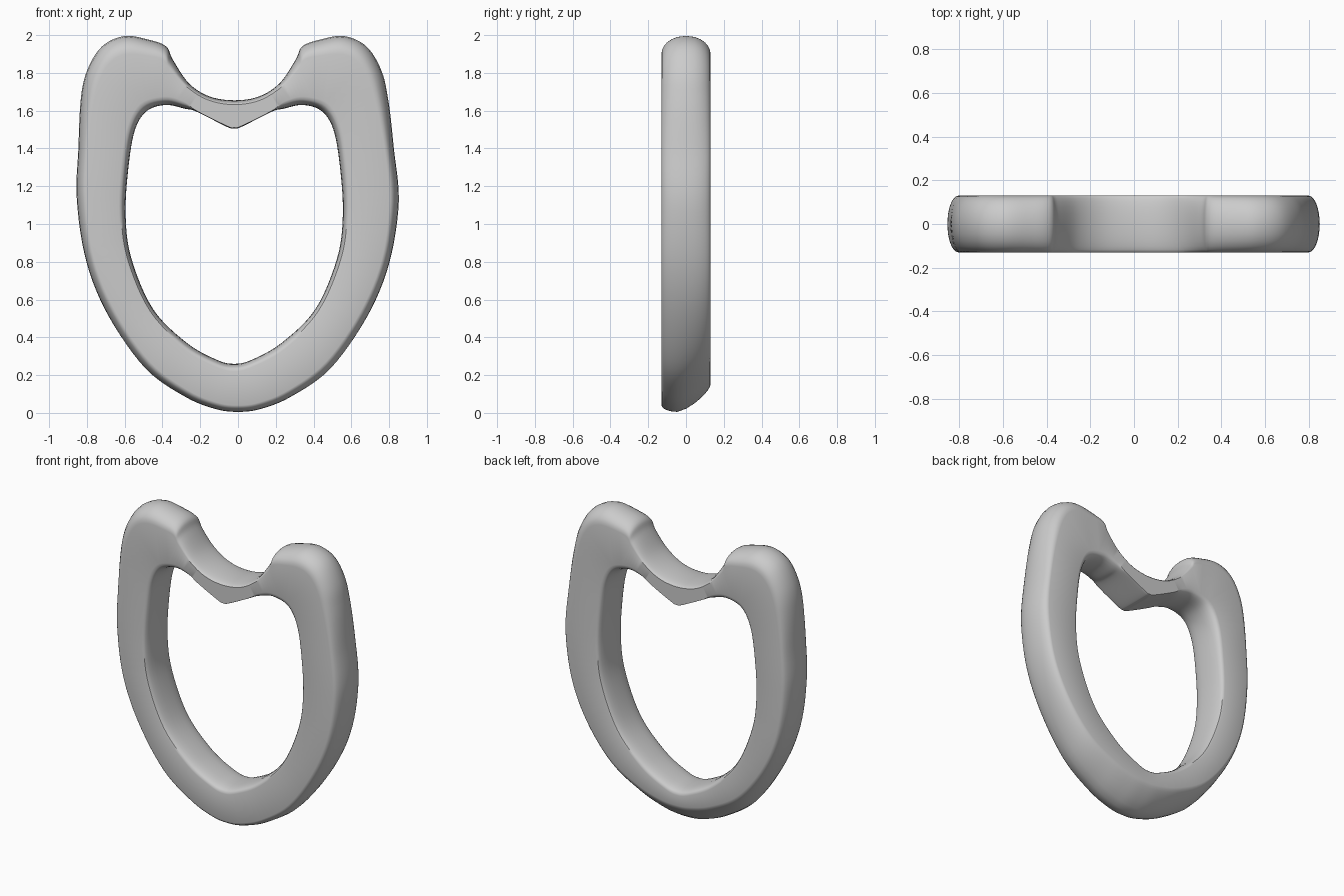
import bpy, bmesh
from mathutils import Vector

if "Cube" in bpy.data.objects:
    bpy.data.objects.remove(bpy.data.objects["Cube"])

HALF = 0.13   # half thickness in y
STEPS = 6     # samples per curve segment
LEVELS = [-1, -0.97, -0.9, -0.78, -0.6, -0.35, 0, 0.35, 0.6, 0.78, 0.9, 0.97, 1]

# Half profiles, bottom to top: (x, z) at mid thickness, then (x, z) at the flat face
OUTER = [(0, 0, 0, .04), (.12, .015, .11, .055), (.28, .08, .265, .12),
         (.49, .23, .465, .27), (.68, .5, .645, .53), (.80, .79, .76, .81),
         (.852, 1.12, .80, 1.12), (.835, 1.4, .785, 1.4), (.815, 1.65, .745, 1.65),
         (.78, 1.81, .70, 1.79), (.70, 1.94, .64, 1.87), (.58, 1.995, .56, 1.90),
         (.45, 1.975, .45, 1.89), (.36, 1.94, .37, 1.87), (.325, 1.87, .34, 1.82),
         (.24, 1.745, .25, 1.725), (.13, 1.675, .135, 1.655), (0, 1.655, 0, 1.632)]
INNER = [(0, .26, 0, .22), (.09, .28, .10, .245), (.25, .37, .27, .34),
         (.43, .55, .455, .535), (.545, .82, .575, .81), (.575, 1.05, .61, 1.05),
         (.56, 1.3, .60, 1.3), (.525, 1.5, .57, 1.5), (.46, 1.60, .50, 1.635),
         (.36, 1.63, .37, 1.675), (.26, 1.61, .27, 1.65), (.2, 1.595, .2, 1.60),
         (.04, 1.515, .04, 1.52), (0, 1.505, 0, 1.51)]


def closed_curve(half):
    """Mirror a half profile and run a smooth closed spline through it."""
    pts = [Vector(p) for p in half]
    pts += [Vector((-p[0], p[1], -p[2], p[3])) for p in half[-2:0:-1]]
    n, out = len(pts), []
    for i in range(n):
        a, b, c, d = (pts[(i + k) % n] for k in (-1, 0, 1, 2))
        for s in range(STEPS):
            t = s / STEPS
            out.append(0.5 * (2 * b + (c - a) * t + (2 * a - 5 * b + 4 * c - d) * t * t
                              + (3 * b - a - 3 * c + d) * t ** 3))
    return out


def wall(bm, half, power, is_outer):
    """Rounded wall across the thickness; returns its front and back edge loops."""
    curve, rings = closed_curve(half), []
    for u in LEVELS:
        t = (1 - abs(u) ** power) ** (1 / power)
        y, ring = u * HALF, []
        for mx, mz, fx, fz in curve:
            x, z = fx + (mx - fx) * t, fz + (mz - fz) * t
            if is_outer:
                x -= 0.02 * min(1, max(0, (mz - 1.1) / 0.6))
                # underside sweeps up towards the back
                fall = max(0, 1 - mz / 0.8) ** 2
                z += 0.11 * max(0, (y + 0.06) / 0.19) ** 1.4 * fall
            else:
                x -= 0.02
            ring.append(bm.verts.new((x, y, z)))
        rings.append(ring)
    n = len(curve)
    for r0, r1 in zip(rings, rings[1:]):
        for i in range(n):
            j = (i + 1) % n
            bm.faces.new((r0[i], r0[j], r1[j], r1[i]))
    return [[bm.edges.get((r[i], r[(i + 1) % n])) for i in range(n)]
            for r in (rings[0], rings[-1])]


# Horned ring frame with heart-shaped opening
bm = bmesh.new()
outer_loops = wall(bm, OUTER, 2.0, True)
inner_loops = wall(bm, INNER, 2.5, False)
# Flat front and back faces
for o, i in zip(outer_loops, inner_loops):
    bmesh.ops.triangle_fill(bm, use_beauty=True, edges=o + i)
bmesh.ops.recalc_face_normals(bm, faces=bm.faces[:])
mesh = bpy.data.meshes.new("ring_frame")
bm.to_mesh(mesh)
bm.free()
frame = bpy.data.objects.new("ring_frame", mesh)
bpy.context.collection.objects.link(frame)
bpy.context.view_layer.objects.active = frame
frame.select_set(True)
bpy.ops.object.shade_smooth_by_angle(angle=0.6)
